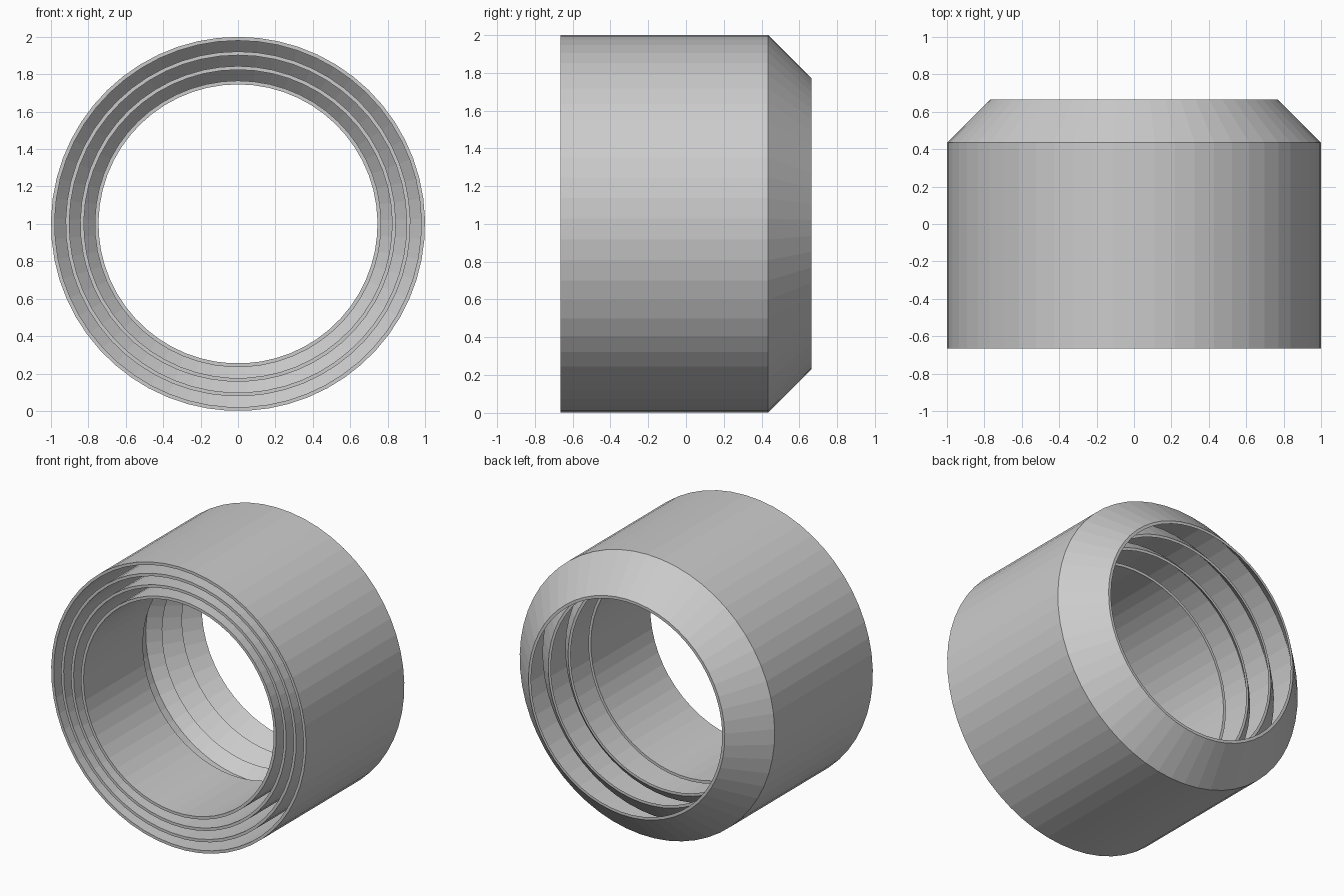
import bpy, bmesh, math

if "Cube" in bpy.data.objects:
    bpy.data.objects.remove(bpy.data.objects["Cube"])

SEGMENTS = 57
FRONT = -0.665    # shared flush front plane
LENGTH = 1.33     # length of the outermost shell
WALL = 0.02
LIP = 0.77        # outer radius of every rear lip


def lathe(name, profile):
    """Revolve a closed (radius, y) profile about the horizontal y axis."""
    bm = bmesh.new()
    rings = []
    for i in range(SEGMENTS):
        a = 2 * math.pi * i / SEGMENTS
        rings.append([bm.verts.new((r * math.sin(a), y, 1 + r * math.cos(a)))
                      for r, y in profile])
    n = len(profile)
    for i in range(SEGMENTS):
        a, b = rings[i], rings[(i + 1) % SEGMENTS]
        for j in range(n):
            k = (j + 1) % n
            bm.faces.new((a[j], a[k], b[k], b[j]))
    bmesh.ops.recalc_face_normals(bm, faces=bm.faces[:])
    mesh = bpy.data.meshes.new(name)
    bm.to_mesh(mesh)
    bm.free()
    obj = bpy.data.objects.new(name, mesh)
    bpy.context.collection.objects.link(obj)
    return obj


# Three nested shells, each shorter than the last, with 45 degree rear cones
names = ["outer_shell", "second_shell", "third_shell"]
for i, name in enumerate(names):
    r = 1.0 - 0.078 * i
    end = FRONT + LENGTH * (6 - i) / 6
    shoulder = end - (r - LIP)
    lathe(name, [(r, FRONT), (r, shoulder), (LIP, end), (LIP - WALL, end),
                 (r - WALL, shoulder - 0.005), (r - WALL, FRONT)])

# Innermost straight sleeve
r = 1.0 - 0.078 * 3
end = FRONT + LENGTH / 2
lathe("inner_sleeve", [(r, FRONT), (r, end), (r - WALL, end), (r - WALL, FRONT)])
